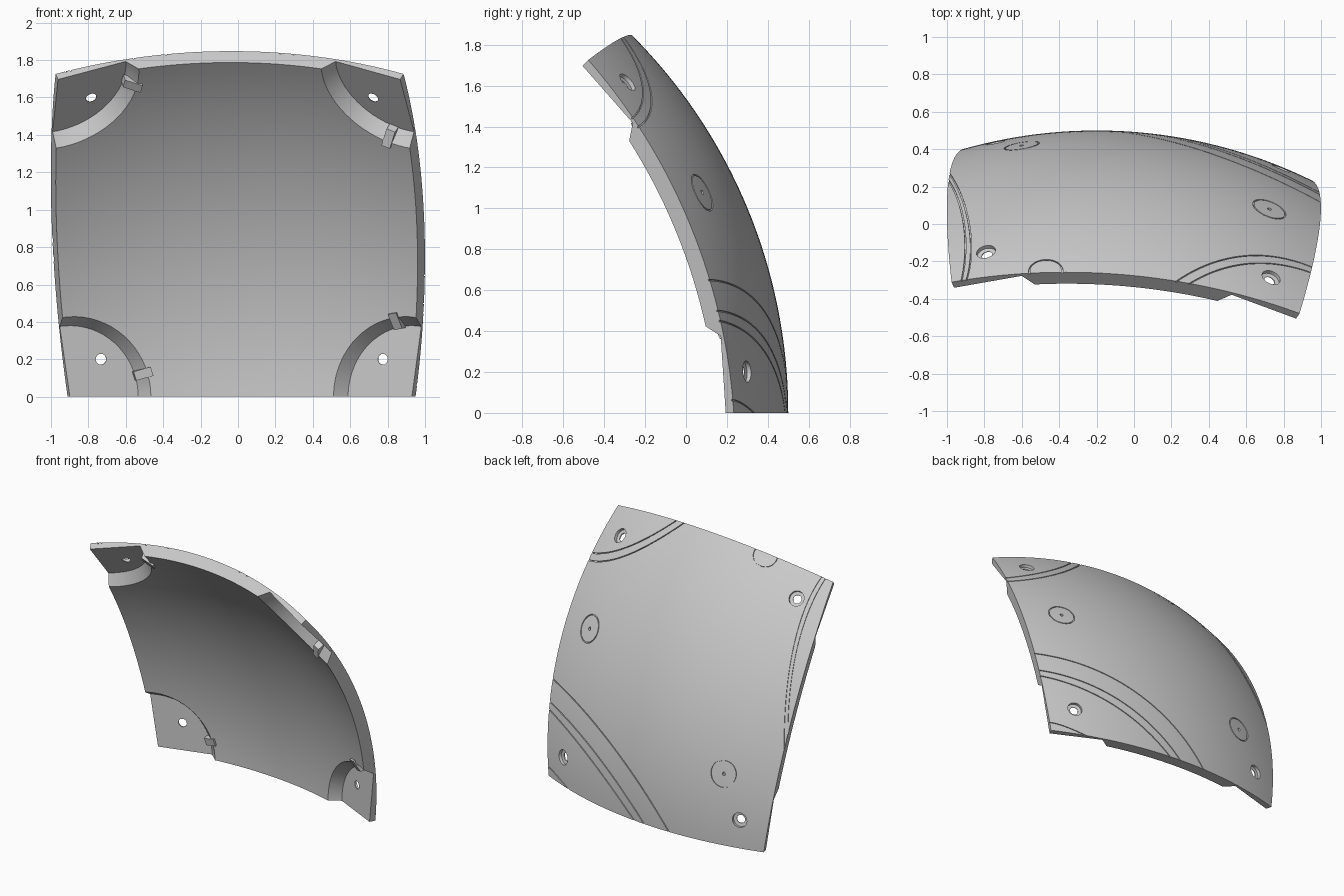
import bpy, bmesh, math
from mathutils import Vector, Matrix

cube = bpy.data.objects.get("Cube")
if cube:
    bpy.data.objects.remove(cube, do_unlink=True)

# Square patch of a spherical shell, 45 degrees on each side
HALF = math.radians(22.5)
T = math.tan(HALF)
OUTER = 1 / math.sin(HALF)
INNER = OUTER - 0.086
YAW = math.radians(5.15)
TURN = Matrix.Rotation(-YAW, 3, 'Z') @ Matrix.Rotation(HALF, 3, 'X')
CENTRE = Vector((-0.2, 0.5 - OUTER, 0))


def direction(a, b):
    """Unit direction for patch coordinates a (sideways) and b (upwards)."""
    return TURN @ Vector((a, 1, b)).normalized()


def point(a, b, r):
    return CENTRE + direction(a, b) * r


grey = bpy.data.materials.new("light_grey")
grey.use_nodes = True
COLOUR = (0.6, 0.6, 0.6, 1)
grey.diffuse_color = COLOUR
grey.node_tree.nodes["Principled BSDF"].inputs["Base Color"].default_value = COLOUR


def make(name, bm):
    bmesh.ops.recalc_face_normals(bm, faces=bm.faces)
    mesh = bpy.data.meshes.new(name)
    bm.to_mesh(mesh)
    bm.free()
    mesh.materials.append(grey)
    ob = bpy.data.objects.new(name, mesh)
    bpy.context.collection.objects.link(ob)
    return ob


def shell(n=40):
    bm = bmesh.new()
    at = [math.tan(HALF * (2 * i / n - 1)) for i in range(n + 1)]
    g = [[[bm.verts.new(point(a, b, r)) for b in at] for a in at] for r in (OUTER, INNER)]
    for layer in g:
        for i in range(n):
            for j in range(n):
                bm.faces.new((layer[i][j], layer[i + 1][j], layer[i + 1][j + 1], layer[i][j + 1]))
    o, q = g
    for i in range(n):
        for k in (0, n):
            bm.faces.new((o[i][k], o[i + 1][k], q[i + 1][k], q[i][k]))
            bm.faces.new((o[k][i], o[k][i + 1], q[k][i + 1], q[k][i]))
    return make("curved_panel", bm)


def lathe(name, a, b, profile, axis=None, n=32):
    """Closed round solid from (radius, distance) pairs along a radial axis."""
    d = axis or direction(a, b)
    base = point(a, b, OUTER) - d * OUTER
    side = d.orthogonal().normalized()
    up = d.cross(side)
    bm = bmesh.new()
    rings = []
    for r, h in profile:
        rings.append([bm.verts.new(base + d * h + (side * math.cos(t) + up * math.sin(t)) * r)
                      for t in (2 * math.pi * i / n for i in range(n))])
    for p, q in zip(rings, rings[1:]):
        for i in range(n):
            bm.faces.new((p[i], p[i - 1], q[i - 1], q[i]))
    bm.faces.new(rings[0])
    bm.faces.new(rings[-1])
    return make(name, bm)


def groove(name, path, closed=False, width=0.0045, depth=0.008):
    """Thin strip following a path of patch coordinates."""
    bm = bmesh.new()
    rows = []
    n = len(path)
    for i, p in enumerate(path):
        nxt = path[(i + 1) % n] if closed else path[min(i + 1, n - 1)]
        prv = path[i - 1] if closed else path[max(i - 1, 0)]
        side = Vector((prv[1] - nxt[1], nxt[0] - prv[0])).normalized() * width / 2
        s, e = p + side, p - side
        rows.append([bm.verts.new(point(q.x, q.y, r)) for q, r in
                     ((s, OUTER - depth), (e, OUTER - depth), (e, OUTER + 0.02), (s, OUTER + 0.02))])
    for i in range(0 if closed else 1, n):
        for k in range(4):
            bm.faces.new((rows[i - 1][k], rows[i][k], rows[i][k - 1], rows[i - 1][k - 1]))
    if not closed:
        bm.faces.new(rows[0])
        bm.faces.new(rows[-1])
    return make(name, bm)


def bend(start, mid, end, n=32):
    """Curve through three patch points, run past both ends."""
    s, m, e = map(Vector, (start, mid, end))
    c = 2 * m - (s + e) / 2
    ts = [-0.04 + 1.08 * i / n for i in range(n + 1)]
    return [s * (1 - t) ** 2 + c * 2 * t * (1 - t) + e * t * t for t in ts]


panel = shell()
cutters = []

# Flat chamfered recess and countersunk hole at each corner
for sx in (-1, 1):
    for sz in (-1, 1):
        cutters.append(lathe("corner_recess", sx * T, sz * T,
                             [(0.49, 2.39), (0.38, 2.569)], n=64))
        cutters.append(lathe("screw_hole", sx * 0.322, sz * 0.322,
                             [(0.029, 2.4), (0.029, 2.588), (0.052, 2.592), (0.052, 2.7)]))

# Round engraved marks with a pin hole
for a, b in ((0.289, 0.051), (-0.252, -0.197), (-0.184, 0.408)):
    ring = [Vector((a + 0.038 * math.cos(t), b + 0.038 * math.sin(t)))
            for t in (2 * math.pi * i / 40 for i in range(40))]
    cutters.append(groove("round_mark", ring, closed=True, width=0.003))
    if b < 0.4:
        cutters.append(lathe("pin_hole", a, b, [(0.012, 2.59), (0.012, 2.7)], n=16))

# Sweeping engraved lines
for line in (((T, -0.121), (0.12, -0.215), (-0.102, -T)),
             ((T, -0.187), (0.175, -0.26), (-0.017, -T)),
             ((T, -0.209), (0.2, -0.28), (0.019, -T)),
             ((T, -0.385), (0.365, -0.393), (0.3, -T)),
             ((T, 0.227), (0.25, 0.275), (0.11, T)),
             ((T, 0.25), (0.265, 0.297), (0.14, T)),
             ((-T, -0.084), (-0.36, 0.206), (-0.375, T)),
             ((-T, -0.04), (-0.372, 0.206), (-0.388, T))):
    cutters.append(groove("engraved_line", bend(*line), width=0.003))

bpy.context.view_layer.objects.active = panel
for c in cutters:
    mod = panel.modifiers.new("cut", 'BOOLEAN')
    mod.operation = 'DIFFERENCE'
    mod.solver = 'EXACT'
    mod.object = c
    bpy.ops.object.modifier_apply(modifier=mod.name)
    bpy.data.objects.remove(c, do_unlink=True)

# Small wedge tab on each recess wall: corner signs, and whether it sits by the side edge
for sx, sz, by_side in ((-1, -1, False), (-1, 1, False), (1, -1, True), (1, 1, True)):
    d = direction(sx * T, sz * T)
    near, far = (TURN @ Vector((0, 0, -sz)), TURN @ Vector((-sx, 0, 0)))
    if not by_side:
        near, far = far, near
    t = math.radians(17)
    out = near * math.cos(t) + far * math.sin(t)
    out = (out - d * out.dot(d)).normalized()
    side = d.cross(out)
    base = CENTRE + d * 2.565
    bm = bmesh.new()
    ends = [[bm.verts.new(base + out * o + side * s - d * h)
             for o, h in ((0.37, 0.0), (0.365, 0.045), (0.45, 0.095), (0.46, 0.05))]
            for s in (-0.025, 0.025)]
    for k in range(4):
        bm.faces.new((ends[0][k], ends[1][k], ends[1][k - 1], ends[0][k - 1]))
    for e in ends:
        bm.faces.new(e)
    make("wedge_tab", bm)

# Smooth curved faces, sharp cut edges
bpy.ops.object.select_all(action='DESELECT')
panel.select_set(True)
bpy.context.view_layer.objects.active = panel
bpy.ops.object.shade_smooth_by_angle(angle=math.radians(25))
